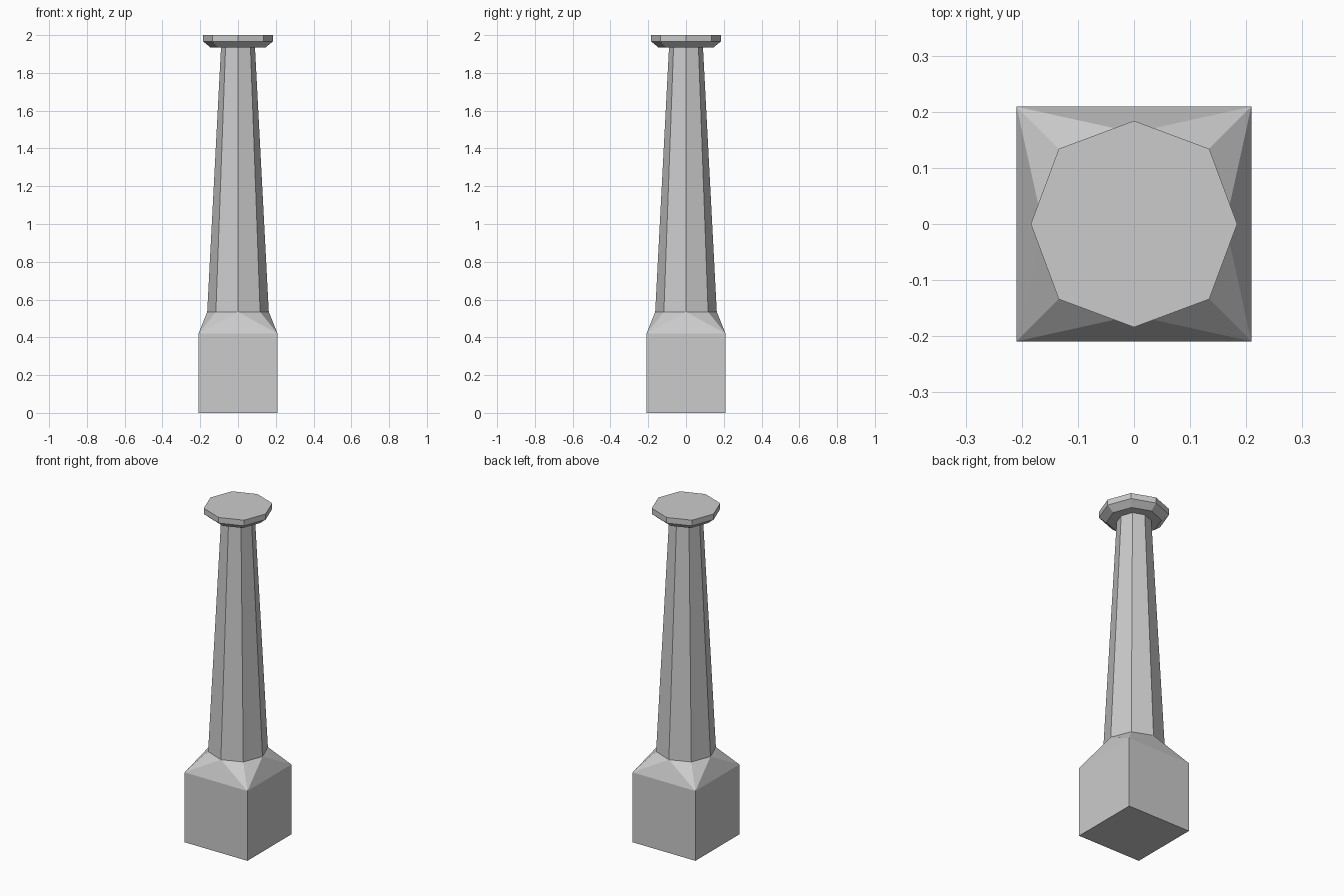
import bpy, bmesh

if "Cube" in bpy.data.objects:
    bpy.data.objects.remove(bpy.data.objects["Cube"])


def octagon(bm, axis, diag, z):
    """Ring with even points on the axes and odd points on the diagonals."""
    pts = [(axis, 0), (diag, diag), (0, axis), (-diag, diag),
           (-axis, 0), (-diag, -diag), (0, -axis), (diag, -diag)]
    return [bm.verts.new((x, y, z)) for x, y in pts]


def square(bm, h, z):
    return [bm.verts.new((x, y, z)) for x, y in ((h, h), (-h, h), (-h, -h), (h, -h))]


def bridge(bm, low, high):
    n = len(low)
    for i in range(n):
        j = (i + 1) % n
        bm.faces.new((low[i], low[j], high[j], high[i]))


def finish(bm, name):
    mesh = bpy.data.meshes.new(name)
    bm.to_mesh(mesh)
    bm.free()
    obj = bpy.data.objects.new(name, mesh)
    bpy.context.collection.objects.link(obj)
    return obj


# Square base with a faceted shoulder turning the square into an octagon
bm = bmesh.new()
bottom, top = square(bm, 0.209, 0), square(bm, 0.209, 0.42)
neck = octagon(bm, 0.163, 0.117, 0.535)
bm.faces.new(bottom[::-1])
bridge(bm, bottom, top)
for i in range(4):
    corner, following = top[i], top[(i + 1) % 4]
    before, diag, after = neck[2 * i], neck[2 * i + 1], neck[(2 * i + 2) % 8]
    bm.faces.new((corner, diag, before))
    bm.faces.new((corner, after, diag))
    bm.faces.new((corner, following, after))
finish(bm, "base")

# Tapered eight-sided shaft
bm = bmesh.new()
bridge(bm, octagon(bm, 0.163, 0.117, 0.535), octagon(bm, 0.09, 0.066, 1.934))
finish(bm, "shaft")

# Eight-sided cap with a bevelled underside
bm = bmesh.new()
rings = [octagon(bm, a, d, z) for a, d, z in
         ((0.09, 0.066, 1.934), (0.145, 0.105, 1.934),
          (0.184, 0.134, 1.966), (0.184, 0.134, 2.0))]
for low, high in zip(rings, rings[1:]):
    bridge(bm, low, high)
bm.faces.new(rings[-1])
finish(bm, "cap")
